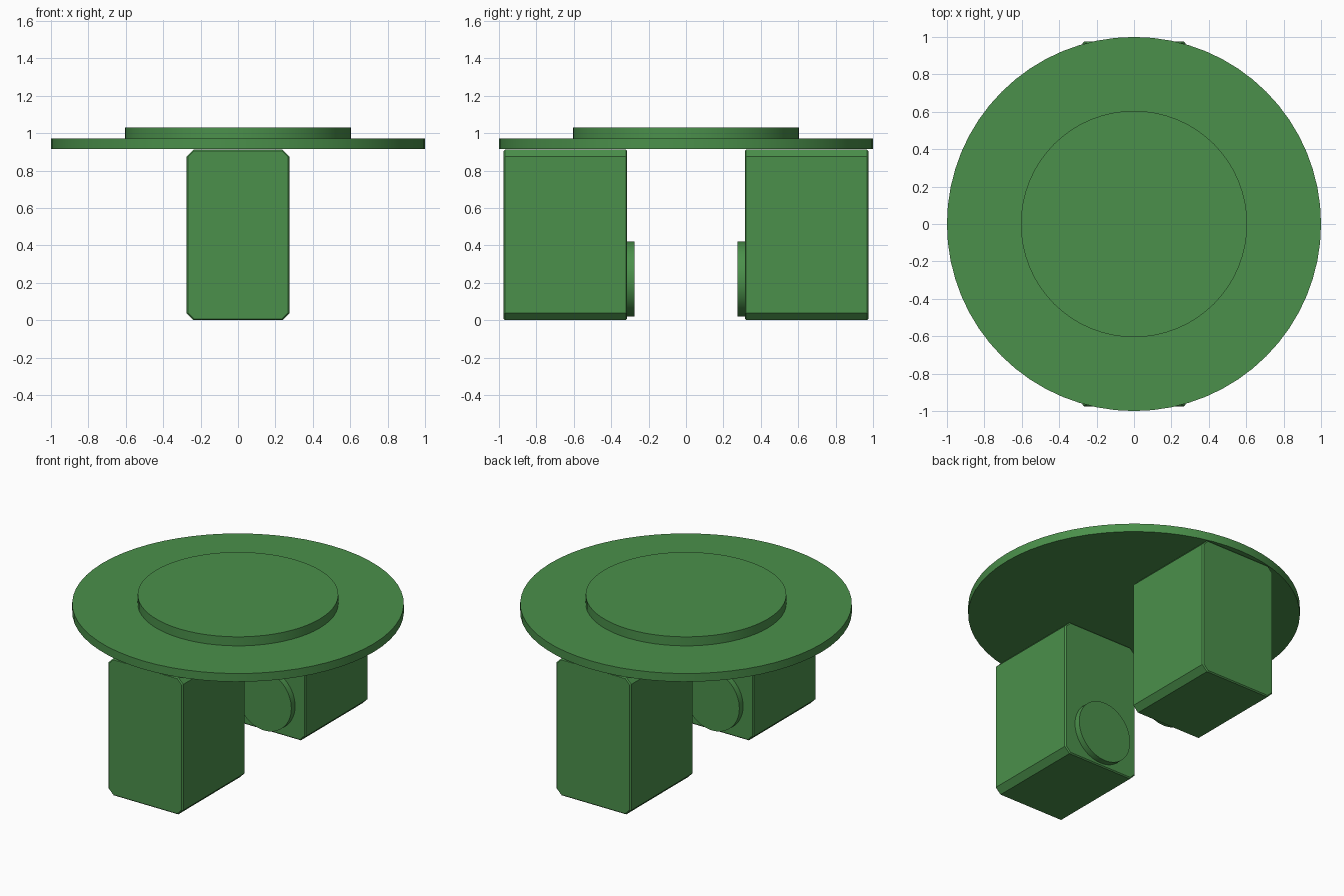
import bpy, bmesh, math
from mathutils import Matrix

cube = bpy.data.objects.get("Cube")
if cube:
    bpy.data.objects.remove(cube, do_unlink=True)

COLOUR = (0.07, 0.28, 0.07, 1.0)
green = bpy.data.materials.new("leaf_green")
green.use_nodes = True
green.diffuse_color = COLOUR
green.node_tree.nodes["Principled BSDF"].inputs["Base Color"].default_value = COLOUR


def add_object(name, bm):
    bmesh.ops.recalc_face_normals(bm, faces=bm.faces)
    mesh = bpy.data.meshes.new(name)
    bm.to_mesh(mesh)
    bm.free()
    mesh.materials.append(green)
    obj = bpy.data.objects.new(name, mesh)
    bpy.context.collection.objects.link(obj)
    return obj


def smooth(obj):
    bpy.ops.object.select_all(action='DESELECT')
    obj.select_set(True)
    bpy.context.view_layer.objects.active = obj
    bpy.ops.object.shade_smooth_by_angle(angle=math.radians(30))


def disc(name, radius, depth, centre, along_y=False):
    bm = bmesh.new()
    turn = Matrix.Rotation(math.pi / 2, 4, 'X') if along_y else Matrix()
    bmesh.ops.create_cone(bm, cap_ends=True, segments=64, radius1=radius, radius2=radius,
                          depth=depth, matrix=Matrix.Translation(centre) @ turn)
    smooth(add_object(name, bm))


def block(name, y_inner, y_outer):
    # Chamfered rectangle pushed along y, with finely bevelled end rims
    w, top, bottom, c = 0.275, 0.912, 0.0, 0.037
    corners = [(w, bottom + c), (w, top - c), (w - c, top), (c - w, top),
               (-w, top - c), (-w, bottom + c), (c - w, bottom), (w - c, bottom)]
    bm = bmesh.new()
    face = bm.faces.new([bm.verts.new((x, y_inner, z)) for x, z in corners])
    out = bmesh.ops.extrude_face_region(bm, geom=[face], use_keep_orig=True)
    far = [g for g in out["geom"] if isinstance(g, bmesh.types.BMVert)]
    bmesh.ops.translate(bm, verts=far, vec=(0, y_outer - y_inner, 0))
    rims = [e for e in bm.edges if abs(e.verts[0].co.y - e.verts[1].co.y) < 0.001]
    bmesh.ops.bevel(bm, geom=rims, offset=0.007, segments=1, affect='EDGES')
    add_object(name, bm)


# Round top and its raised centre
disc("round_top", 1.0, 0.055, (0, 0, 0.9425))
disc("raised_centre", 0.605, 0.06, (0, 0, 1.0))

# Two legs, each with a round pad on the inner face
for side, s in (("front", -1), ("back", 1)):
    block(side + "_leg", s * 0.315, s * 0.975)
    disc(side + "_inner_pad", 0.2, 0.05, (0, s * 0.3, 0.22), along_y=True)
